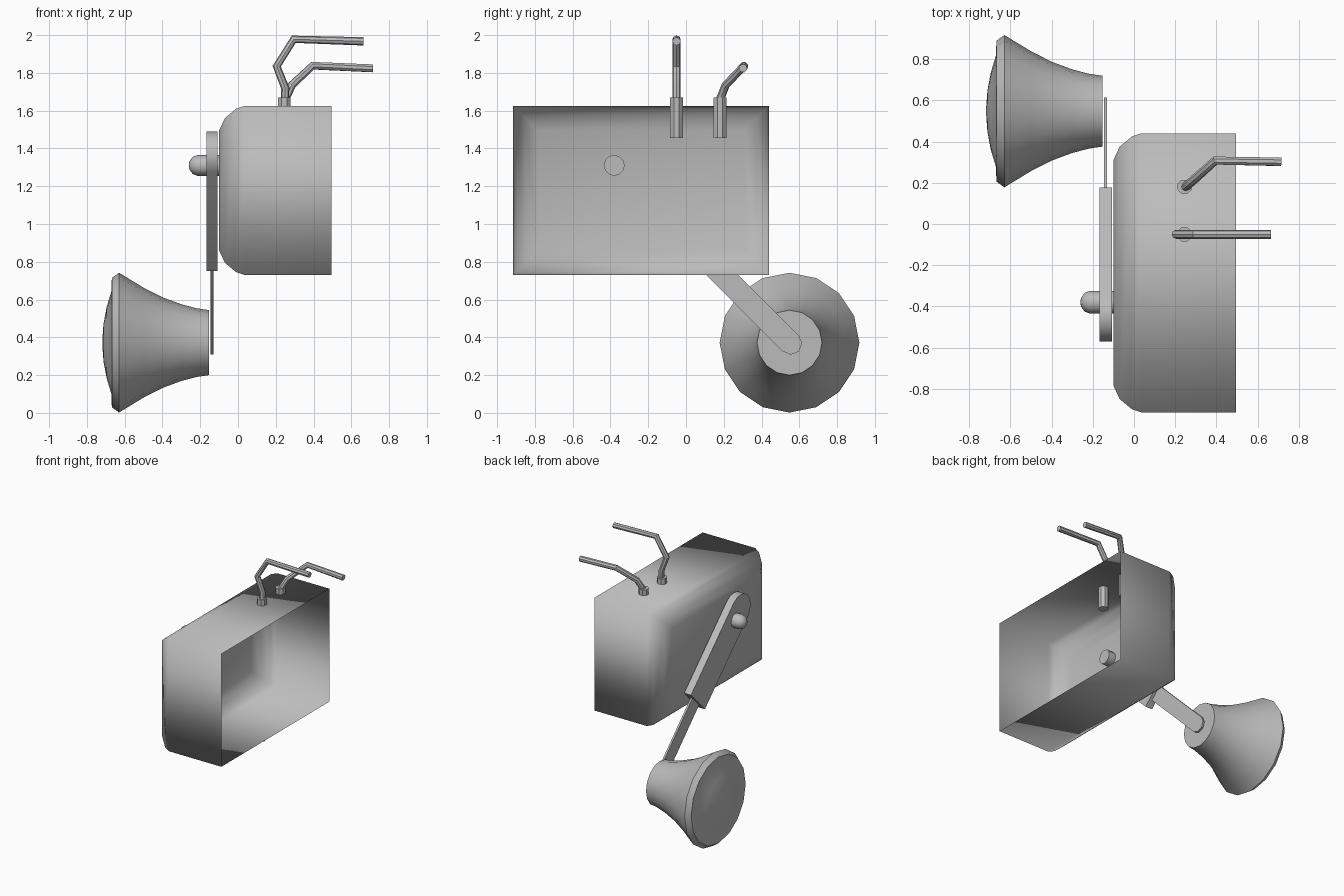
import bpy
import bmesh
from math import pi, sin, cos, radians
from mathutils import Vector

cube = bpy.data.objects.get("Cube")
if cube:
    bpy.data.objects.remove(cube, do_unlink=True)

GREY = (0.5, 0.5, 0.5, 1.0)
grey = bpy.data.materials.new("plain grey")
grey.use_nodes = True
grey.diffuse_color = GREY
grey.node_tree.nodes["Principled BSDF"].inputs["Base Color"].default_value = GREY


def finish(obj, angle):
    """Give the object its material and smooth the edges below the angle."""
    obj.data.materials.append(grey)
    bpy.ops.object.select_all(action="DESELECT")
    obj.select_set(True)
    bpy.context.view_layer.objects.active = obj
    if angle is None:
        bpy.ops.object.shade_smooth()
    else:
        bpy.ops.object.shade_smooth_by_angle(angle=radians(angle))


def loft(name, rings, cap_first=True, cap_last=True, angle=35):
    """Skin a row of equal-sized point rings, optionally capped."""
    bm = bmesh.new()
    loops = [[bm.verts.new(p) for p in ring] for ring in rings]
    for a, b in zip(loops, loops[1:]):
        for i in range(len(a)):
            j = (i + 1) % len(a)
            bm.faces.new((a[i], a[j], b[j], b[i]))
    if cap_first:
        bm.faces.new(loops[0][::-1])
    if cap_last:
        bm.faces.new(loops[-1])
    bmesh.ops.recalc_face_normals(bm, faces=bm.faces)
    mesh = bpy.data.meshes.new(name)
    bm.to_mesh(mesh)
    bm.free()
    obj = bpy.data.objects.new(name, mesh)
    bpy.context.collection.objects.link(obj)
    finish(obj, angle)
    return obj


def turned(name, profile, y, z, sides):
    """Turn an (x, radius) profile around an axis along x."""
    turn = [2 * pi * i / sides for i in range(sides)]
    return loft(name, [[(x, y + r * cos(t), z + r * sin(t)) for t in turn]
                       for x, r in profile])


def bar(name, round_end, flat_end, half_width, x0, x1, steps):
    """Flat bar in the yz plane with one rounded end."""
    a, b = Vector(round_end), Vector(flat_end)
    along = (a - b).normalized()
    side = Vector((-along.y, along.x))
    outline = [b + side * half_width]
    for i in range(steps + 1):
        t = pi * i / steps
        outline.append(a + (side * cos(t) + along * sin(t)) * half_width)
    outline.append(b - side * half_width)
    return loft(name, [[(x, p.x, p.y) for p in outline] for x in (x0, x1)], angle=30)


def pipe(name, points, radius):
    """Bent round pipe along a path."""
    curve = bpy.data.curves.new(name, "CURVE")
    curve.dimensions = "3D"
    curve.bevel_depth = radius
    curve.bevel_resolution = 2
    curve.use_fill_caps = True
    spline = curve.splines.new("POLY")
    spline.points.add(len(points) - 1)
    for p, co in zip(spline.points, points):
        p.co = (*co, 1)
    obj = bpy.data.objects.new(name, curve)
    bpy.context.collection.objects.link(obj)
    bpy.ops.object.select_all(action="DESELECT")
    obj.select_set(True)
    bpy.context.view_layer.objects.active = obj
    bpy.ops.object.convert(target="MESH")
    finish(bpy.context.object, 40)


# Open thin-walled housing with a rounded closed side
def housing_ring(x, inset):
    y0, y1, z0, z1 = -0.915 + inset, 0.44 - inset, 0.73 + inset, 1.625 - inset
    return [(x, y0, z0), (x, y1, z0), (x, y1, z1), (x, y0, z1)]


housing_profile = [(0.495, 0), (0.035, 0), (-0.01, 0.015), (-0.07, 0.065), (-0.1, 0.13)]
housing = loft("housing", [housing_ring(x, d) for x, d in housing_profile],
               cap_first=False, angle=None)
# An open sheet needs its facing set from the closed side
if housing.data.polygons[-1].normal.x > 0:
    housing.data.flip_normals()

# Swinging lever, its thin rod and the pivot pin
bar("lever_arm", (-0.445, 1.365), (0.09, 0.84), 0.125, -0.168, -0.108, 8)
bar("lever_rod", (0.555, 0.368), (0.0, 0.923), 0.06, -0.146, -0.131, 4)
turned("pivot_pin", [(-0.04, 0.055), (-0.215, 0.055), (-0.24, 0.045), (-0.257, 0.022),
                     (-0.26, 0.008)], -0.38, 1.31, 12)

# Flared float with a domed face
turned("flared_float", [(-0.153, 0.172), (-0.22, 0.182), (-0.3, 0.203), (-0.4, 0.24),
                        (-0.5, 0.291), (-0.63, 0.37), (-0.668, 0.342), (-0.671, 0.27),
                        (-0.695, 0.19), (-0.712, 0.1), (-0.718, 0.02)], 0.548, 0.372, 16)

# Pipe sockets through the top wall
for label, y in (("front", -0.05), ("back", 0.18)):
    ring = [(0.245 + 0.037 * cos(pi * (i + 0.5) / 4), y + 0.037 * sin(pi * (i + 0.5) / 4))
            for i in range(8)]
    loft(label + "_socket", [[(px, py, z) for px, py in ring] for z in (1.455, 1.67)])

# Bent pipes
pipe("front_pipe", [(0.245, -0.05, 1.5), (0.25, -0.05, 1.72), (0.205, -0.05, 1.835),
                    (0.295, -0.05, 1.978), (0.665, -0.05, 1.967)], 0.022)
pipe("back_pipe", [(0.245, 0.175, 1.5), (0.25, 0.18, 1.66), (0.285, 0.21, 1.735),
                   (0.395, 0.308, 1.838), (0.715, 0.302, 1.824)], 0.022)
